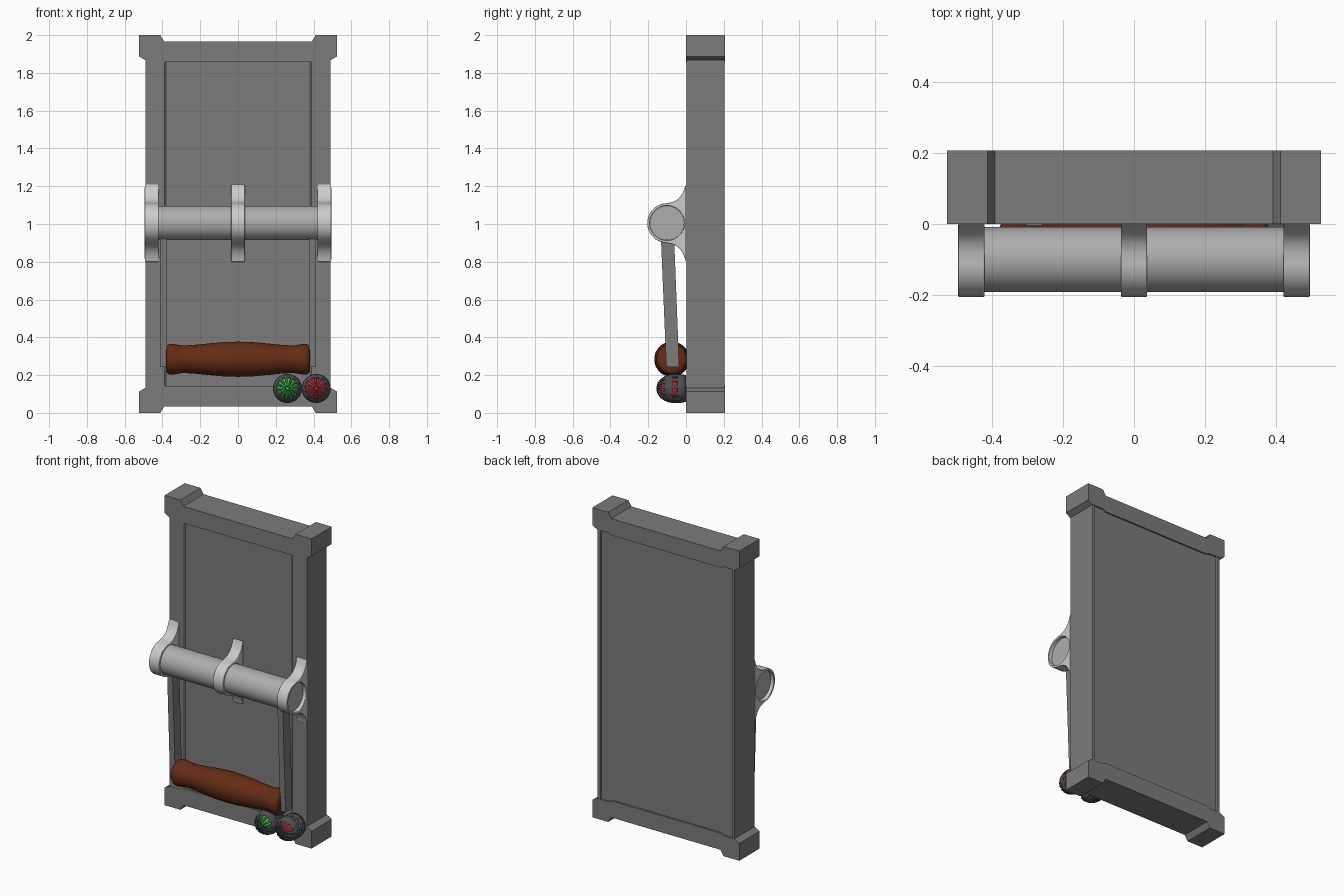
import bpy, bmesh
from math import sin, cos, pi, radians
from mathutils import Vector

if "Cube" in bpy.data.objects:
    bpy.data.objects.remove(bpy.data.objects["Cube"])


def material(name, r, g, b):
    m = bpy.data.materials.new(name)
    m.diffuse_color = (r, g, b, 1)
    m.use_nodes = True
    m.node_tree.nodes["Principled BSDF"].inputs["Base Color"].default_value = m.diffuse_color
    return m


dark = material("dark_steel", 0.2, 0.2, 0.2)
light = material("light_steel", 0.6, 0.6, 0.6)
tube = material("tube_steel", 0.42, 0.42, 0.42)
iron = material("cage_iron", 0.07, 0.075, 0.08)
wood = material("wood", 0.13, 0.025, 0.008)
green = material("green_glass", 0.02, 0.7, 0.04)
red = material("red_glass", 0.8, 0.01, 0.02)


def finish(name, bm, mat, smooth=None):
    bmesh.ops.recalc_face_normals(bm, faces=bm.faces)
    me = bpy.data.meshes.new(name)
    bm.to_mesh(me)
    bm.free()
    ob = bpy.data.objects.new(name, me)
    bpy.context.collection.objects.link(ob)
    me.materials.append(mat)
    if smooth:
        bpy.ops.object.select_all(action='DESELECT')
        ob.select_set(True)
        bpy.context.view_layer.objects.active = ob
        bpy.ops.object.shade_smooth_by_angle(angle=radians(smooth))
    return ob


def prism(name, loops, place, lo, hi, mat, smooth=None):
    """Extrude an outline (plus optional hole loops) from lo to hi."""
    bm = bmesh.new()
    edges = []
    for loop in loops:
        vs = [bm.verts.new(place(a, b, lo)) for a, b in loop]
        edges += [bm.edges.new((vs[i - 1], vs[i])) for i in range(len(vs))]
    bmesh.ops.triangle_fill(bm, edges=edges, use_beauty=True)
    ext = bmesh.ops.extrude_face_region(bm, geom=bm.faces[:], use_keep_orig=True)
    shift = Vector(place(0, 0, hi)) - Vector(place(0, 0, lo))
    bmesh.ops.translate(bm, vec=shift, verts=[e for e in ext["geom"] if isinstance(e, bmesh.types.BMVert)])
    bmesh.ops.dissolve_limit(bm, angle_limit=0.01, verts=bm.verts[:], edges=bm.edges[:])
    return finish(name, bm, mat, smooth)


def lathe(name, profile, origin, axes, segs, mat, smooth=40, windows=()):
    """Turn (radius, distance) points; windows lists bands with open slots."""
    u, v, w = map(Vector, axes)
    o = Vector(origin)
    bm = bmesh.new()
    rings = [[bm.verts.new(o + w * t + u * r * cos(2 * pi * i / segs) + v * r * sin(2 * pi * i / segs))
              for i in range(segs)] for r, t in profile]
    for k in range(len(rings) - 1):
        for i in range(segs):
            if k in windows and i % 2:
                continue
            j = (i + 1) % segs
            bm.faces.new((rings[k][i], rings[k][j], rings[k + 1][j], rings[k + 1][i]))
    if not windows:
        bm.faces.new(rings[0])
        bm.faces.new(rings[-1])
    return finish(name, bm, mat, smooth)


def xz(a, b, d):
    return (a, d, b)


def yz(a, b, d):
    return (d, a, b)


def xy(a, b, d):
    return (a, b, d)


ALONG_X = ((0, 1, 0), (0, 0, 1), (1, 0, 0))
FORWARD = ((1, 0, 0), (0, 0, 1), (0, -1, 0))

# Door panel with slightly recessed faces between side rails
half = [(0.49, 0.002), (0.49, 0.203), (0.47, 0.203), (0.465, 0.196)]
front = [(0.38, 0.008), (0.388, 0.002)]
section = [(-x, y) for x, y in front] + [(-x, y) for x, y in half] \
    + [(x, y) for x, y in reversed(half)] + [(x, y) for x, y in reversed(front)]
prism("door_panel", [section], xy, 0.1, 1.9, dark)

# End caps with corner blocks, one mirrored to the top
side = [(0.39, 0.035), (0.412, 0), (0.525, 0), (0.525, 0.112), (0.492, 0.132), (0.41, 0.132), (0.39, 0.143)]
outline = side + [(-x, z) for x, z in reversed(side)]
prism("bottom_cap", [outline], xz, 0, 0.206, dark)
prism("top_cap", [[(x, 2 - z) for x, z in outline]], xz, 0, 0.206, dark)

# Pivot tube
CY, CZ = -0.1, 1.005
lathe("pivot_tube", [(0.091, -0.472), (0.091, 0.472)], (0, CY, CZ), ALONG_X, 64, tube)

# Three flared brackets holding the tube
flare = [(0.0, 0.207), (-0.008, 0.18), (-0.02, 0.154), (-0.036, 0.133), (-0.056, 0.118), (-0.08, 0.109)]
arc = [(CY + 0.105 * cos(a), 0.105 * sin(a)) for a in [radians(94 + 172 * i / 28) for i in range(29)]]
shape = [(y, CZ + z) for y, z in flare + arc + [(y, -z) for y, z in reversed(flare)]]
bore = [(CY + 0.0915 * cos(2 * pi * i / 64), CZ + 0.0915 * sin(2 * pi * i / 64)) for i in range(64)]
for name, x in (("left_bracket", -0.457), ("middle_bracket", 0), ("right_bracket", 0.457)):
    ob = prism(name, [shape, bore], yz, x - 0.037, x + 0.037, light, 40)
    bev = ob.modifiers.new("rounded_edges", 'BEVEL')
    bev.width = 0.007
    bev.segments = 3
    bev.limit_method = 'ANGLE'
    bev.angle_limit = radians(50)

# Swinging arms down to the grip
arm = [(-0.135, 0.98), (-0.065, 0.98), (-0.036, 0.243), (-0.104, 0.243)]
for name, x in (("left_arm", -0.394), ("right_arm", 0.394)):
    prism(name, [arm], yz, x - 0.019, x + 0.019, dark)

# Turned wooden grip
end = [(0.062, 0.38), (0.073, 0.375), (0.08, 0.365), (0.082, 0.35), (0.079, 0.33), (0.074, 0.30),
       (0.0735, 0.27), (0.077, 0.22), (0.084, 0.15), (0.0905, 0.08)]
lathe("wooden_grip", [(r, -t) for r, t in end] + [(0.093, 0)] + end[::-1],
      (0, -0.075, 0.284), ALONG_X, 48, wood, 50)

# Caged signal lamps
cage = [(0.07, 0), (0.075, 0.02), (0.077, 0.045), (0.077, 0.072), (0.073, 0.092), (0.064, 0.115),
        (0.048, 0.137), (0.03, 0.15), (0.014, 0.155), (0.009, 0.155)]
bulb = [(0.0625 * sin(a), 0.079 - 0.0625 * cos(a)) for a in [0.02 + (pi - 0.04) * i / 14 for i in range(15)]]
for name, x, mat in (("green_lamp", 0.262, green), ("red_lamp", 0.414, red)):
    ob = lathe(name + "_cage", cage, (x, 0, 0.129), FORWARD, 24, iron, 40, windows=(2, 5, 6, 7))
    sol = ob.modifiers.new("thickness", 'SOLIDIFY')
    sol.thickness = 0.008
    sol.offset = -1
    lathe(name + "_bulb", bulb, (x, 0, 0.129), FORWARD, 24, mat, 60)
